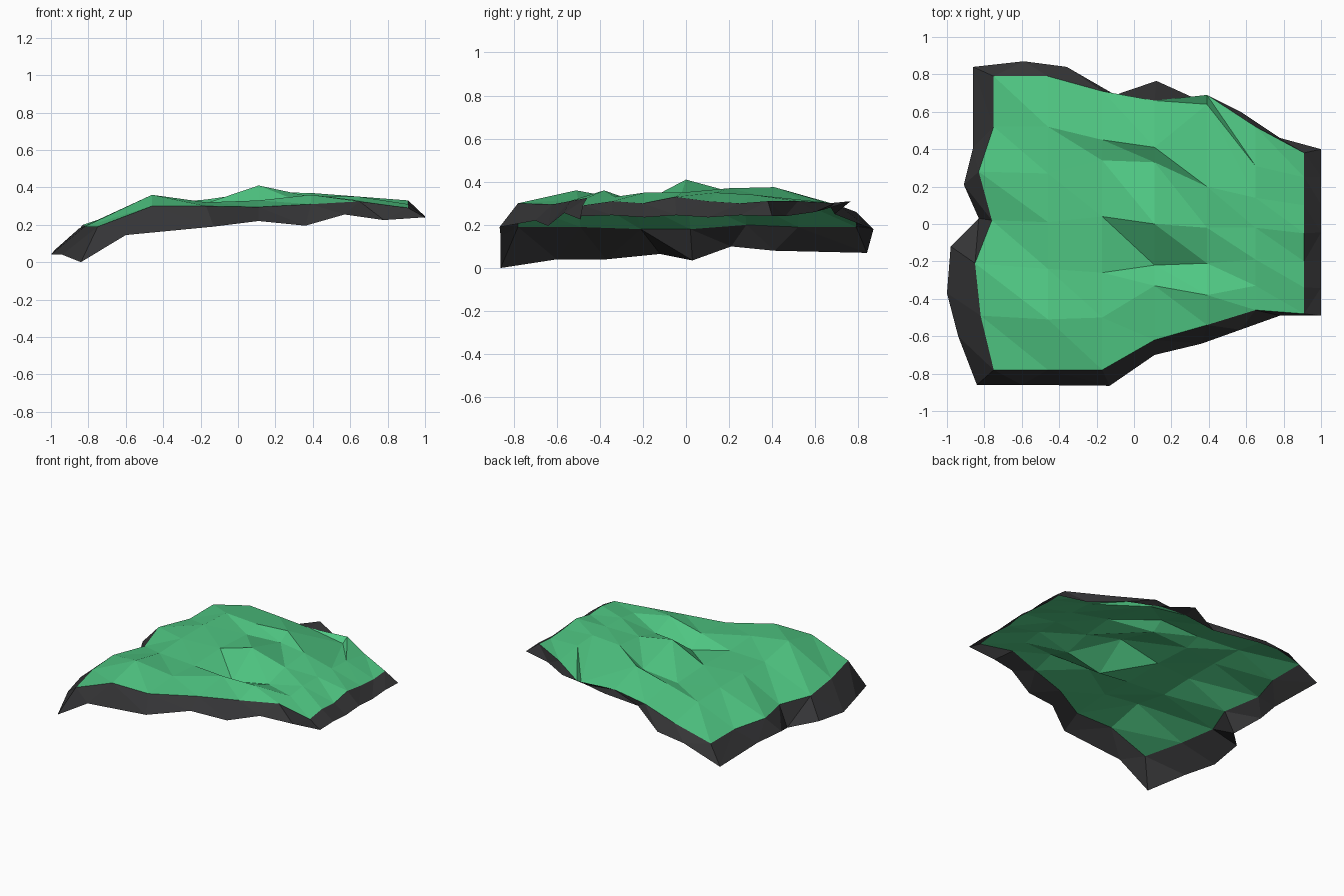
import bpy
from mathutils import Vector

N = 7


def material(name, color):
    m = bpy.data.materials.new(name)
    m.diffuse_color = color
    return m


def make_object(name, verts, faces, mat):
    mesh = bpy.data.meshes.new(name)
    mesh.from_pydata(verts, [], faces)
    mesh.update()
    mesh.materials.append(mat)
    ob = bpy.data.objects.new(name, mesh)
    bpy.context.collection.objects.link(ob)
    return ob


grass = material("grass", (0.08, 0.58, 0.23, 1))
rock = material("rock", (0.035, 0.035, 0.037, 1))

# Column positions, with the left column wavering per row
col_x = [-0.75, -0.46, -0.17, 0.11, 0.39, 0.65, 0.91]
left_x = [-0.75, -0.82, -0.85, -0.76, -0.83, -0.75, -0.75]

# Depth of each column's points, front to back
col_y = [
    [-0.78, -0.49, -0.21, 0.02, 0.28, 0.52, 0.79],
    [-0.78, -0.51, -0.24, 0.01, 0.27, 0.52, 0.79],
    [-0.78, -0.50, -0.26, 0.04, 0.34, 0.45, 0.71],
    [-0.62, -0.33, -0.22, 0.00, 0.33, 0.41, 0.66],
    [-0.54, -0.38, -0.21, -0.02, 0.20, 0.64, 0.69],
    [-0.46, -0.33, -0.19, -0.02, 0.14, 0.31, 0.52],
    [-0.48, -0.34, -0.20, -0.05, 0.10, 0.25, 0.38],
]

# Height of each row's points, left to right
row_z = [
    [0.19, 0.30, 0.30, 0.295, 0.31, 0.325, 0.29],
    [0.19, 0.36, 0.32, 0.33, 0.36, 0.33, 0.31],
    [0.18, 0.31, 0.305, 0.25, 0.30, 0.35, 0.30],
    [0.18, 0.32, 0.315, 0.41, 0.35, 0.35, 0.33],
    [0.20, 0.32, 0.30, 0.32, 0.37, 0.35, 0.31],
    [0.19, 0.31, 0.335, 0.375, 0.27, 0.34, 0.30],
    [0.19, 0.26, 0.29, 0.30, 0.30, 0.31, 0.31],
]

verts = [(left_x[r] if c == 0 else col_x[c], col_y[c][r], row_z[r][c])
         for r in range(N) for c in range(N)]
faces = []
for r in range(N - 1):
    for c in range(N - 1):
        a = r * N + c
        faces += [(a, a + 1, a + N), (a + 1, a + N + 1, a + N)]

# Grassy top sheet
make_object("grass_top", verts, faces, grass)

# Outer rim, one path per side, corner to corner
front = [(-0.84, -0.86, 0.0), (-0.60, -0.86, 0.145), (-0.13, -0.865, 0.19),
         (0.11, -0.70, 0.22), (0.36, -0.64, 0.195), (0.57, -0.565, 0.255),
         (0.78, -0.49, 0.225), (1.0, -0.49, 0.24)]
right = [(1.0, -0.49 + 0.89 * i / 6, z) for i, z in
         enumerate([0.24, 0.245, 0.235, 0.245, 0.235, 0.245, 0.24])]
back = [(1.0, 0.40, 0.24), (0.78, 0.46, 0.24), (0.57, 0.60, 0.26),
        (0.33, 0.67, 0.28), (0.12, 0.765, 0.31), (-0.10, 0.69, 0.25),
        (-0.36, 0.84, 0.19), (-0.59, 0.87, 0.18), (-0.86, 0.84, 0.07)]
left = [(-0.86, 0.84, 0.07), (-0.86, 0.41, 0.08), (-0.91, 0.21, 0.10),
        (-0.83, 0.03, 0.035), (-0.98, -0.12, 0.065), (-1.0, -0.37, 0.04),
        (-0.94, -0.60, 0.04), (-0.84, -0.86, 0.0)]

# Matching sides of the sheet border
last = N - 1
borders = [
    [verts[c] for c in range(N)],
    [verts[r * N + last] for r in range(N)],
    [verts[last * N + c] for c in range(last, -1, -1)],
    [verts[r * N] for r in range(last, -1, -1)],
]

# Dark rock skirt: join each pair of paths along the shorter diagonals
sv, sf = [], []
for a, b in zip(borders, [front, right, back, left]):
    base = len(sv)
    sv += a + b
    i = j = 0
    while i < len(a) - 1 or j < len(b) - 1:
        if j == len(b) - 1:
            step_in = True
        elif i == len(a) - 1:
            step_in = False
        else:
            step_in = ((Vector(a[i + 1]) - Vector(b[j])).length <
                       (Vector(a[i]) - Vector(b[j + 1])).length)
        p, q = base + i, base + len(a) + j
        if step_in:
            sf.append((p, q, p + 1))
            i += 1
        else:
            sf.append((p, q, q + 1))
            j += 1
make_object("rock_skirt", sv, sf, rock)
